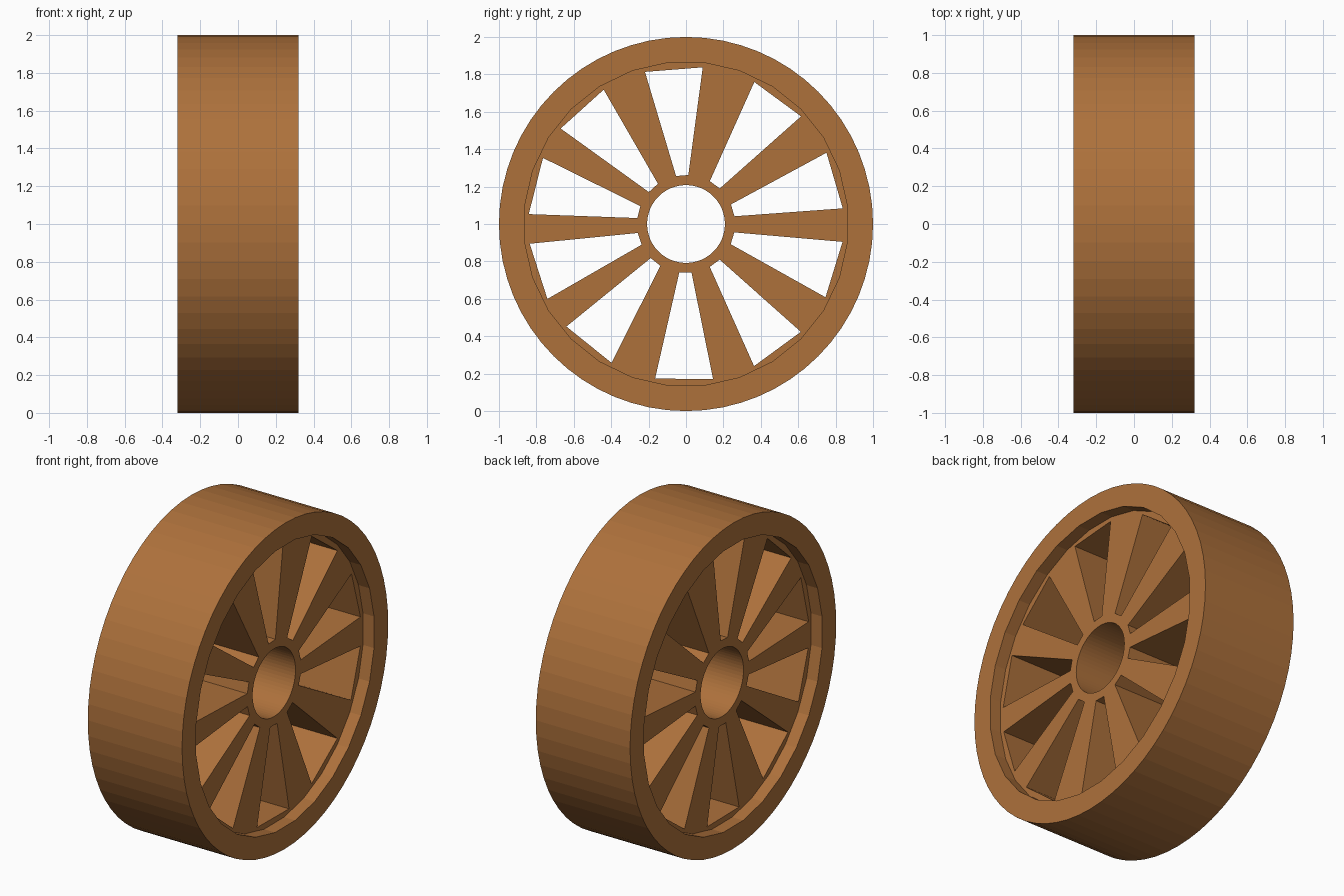
import bpy, bmesh, math
from mathutils import Matrix, Vector

if "Cube" in bpy.data.objects:
    bpy.data.objects.remove(bpy.data.objects["Cube"])

brown = bpy.data.materials.new("warm brown")
brown.diffuse_color = (0.42, 0.165, 0.044, 1)
brown.use_nodes = True
brown.node_tree.nodes["Principled BSDF"].inputs["Base Color"].default_value = brown.diffuse_color


def add_drum(bm, radius, x0, x1, sides, turn=0.0):
    # closed cylinder along x, centred on the axle
    m = (Matrix.Translation(((x0 + x1) / 2, 0, 1)) @ Matrix.Rotation(turn, 4, 'X')
         @ Matrix.Rotation(math.pi / 2, 4, 'Y'))
    bmesh.ops.create_cone(bm, cap_ends=True, segments=sides, radius1=radius,
                          radius2=radius, depth=x1 - x0, matrix=m)


def add_window(bm, degrees):
    # tapered prism cut between two spokes
    a = math.radians(degrees)
    out = Vector((0, math.cos(a), math.sin(a)))
    side = Vector((0, -math.sin(a), math.cos(a)))
    ring = [(0.26, -0.033), (0.828, -0.155), (0.828, 0.155), (0.26, 0.033)]
    vs = [bm.verts.new(Vector((-0.5, 0, 1)) + out * r + side * s) for r, s in ring]
    face = bm.faces.new(vs)
    ext = bmesh.ops.extrude_face_region(bm, geom=[face])["geom"]
    bmesh.ops.translate(bm, vec=(1, 0, 0),
                        verts=[v for v in ext if isinstance(v, bmesh.types.BMVert)])


def make(name, bm):
    bmesh.ops.recalc_face_normals(bm, faces=bm.faces[:])
    me = bpy.data.meshes.new(name)
    bm.to_mesh(me)
    bm.free()
    me.materials.append(brown)
    ob = bpy.data.objects.new(name, me)
    bpy.context.collection.objects.link(ob)
    return ob


def cut(target, cutter):
    cutter.hide_render = True
    mod = target.modifiers.new("cut", 'BOOLEAN')
    mod.operation = 'DIFFERENCE'
    mod.solver = 'EXACT'
    mod.object = cutter
    bpy.context.view_layer.objects.active = target
    bpy.ops.object.modifier_apply(modifier=mod.name)
    bpy.data.objects.remove(cutter)


# solid wheel
bm = bmesh.new()
add_drum(bm, 1.0, -0.32, 0.32, 64)
wheel = make("spoked_wheel", bm)

# shallow recess on both faces, leaving the rim proud
bm = bmesh.new()
for x0, x1 in ((-0.5, -0.245), (0.245, 0.5)):
    add_drum(bm, 0.868, x0, x1, 28, math.pi / 28)
cut(wheel, make("recess_cutter", bm))

# axle hole and the ten unevenly spaced windows
bm = bmesh.new()
add_drum(bm, 0.208, -0.5, 0.5, 64)
for deg in (94.5, 53.7, 16.3, -17.1, -53.8, -90.7, -128.8, 197.8, 165.8, 132.1):
    add_window(bm, deg)
cut(wheel, make("window_cutter", bm))
